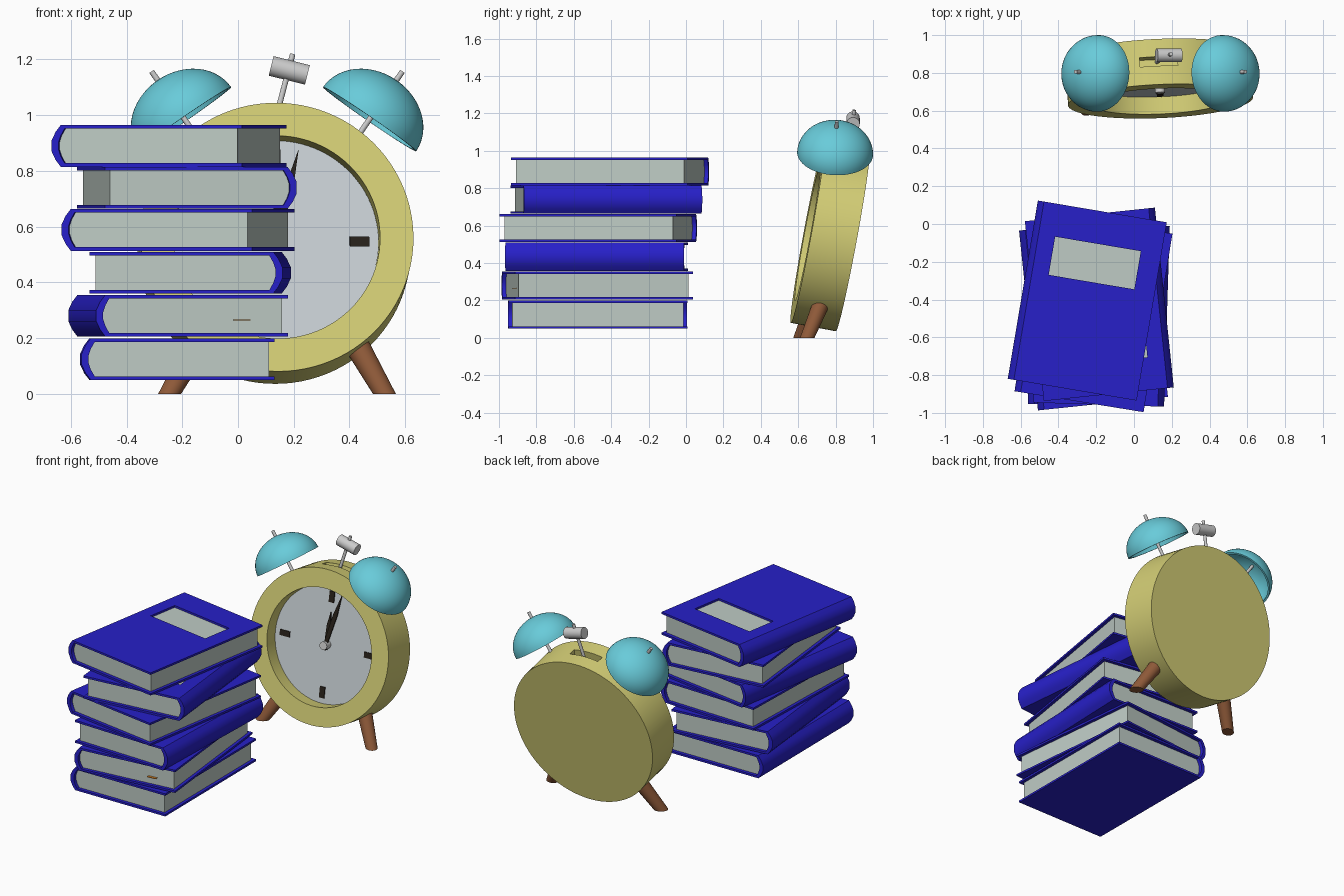
import bpy, bmesh
from math import sin, cos, pi, radians
from mathutils import Matrix, Vector

if "Cube" in bpy.data.objects:
    bpy.data.objects.remove(bpy.data.objects["Cube"])

T = Matrix.Translation


def rot(deg, axis):
    return Matrix.Rotation(radians(deg), 4, axis)


def material(name, rgb):
    m = bpy.data.materials.new(name)
    m.diffuse_color = (*rgb, 1)
    m.use_nodes = True
    m.node_tree.nodes["Principled BSDF"].inputs["Base Color"].default_value = m.diffuse_color
    return m


BLUE = material("cover_blue", (0.02, 0.014, 0.58))
PAPER = material("paper", (0.52, 0.60, 0.56))
YELLOW = material("case_yellow", (0.66, 0.62, 0.18))
TEAL = material("bell_teal", (0.14, 0.60, 0.70))
DIAL = material("dial_pale", (0.58, 0.63, 0.66))
WOOD = material("wood", (0.27, 0.10, 0.04))
DARK = material("dark", (0.02, 0.015, 0.01))
ORANGE = material("orange", (0.75, 0.25, 0.02))


def finish(name, bm, matrix, mat=None, smooth=False):
    bmesh.ops.remove_doubles(bm, verts=bm.verts, dist=1e-5)
    bmesh.ops.recalc_face_normals(bm, faces=bm.faces)
    bm.transform(matrix)
    me = bpy.data.meshes.new(name)
    bm.to_mesh(me)
    bm.free()
    ob = bpy.data.objects.new(name, me)
    bpy.context.collection.objects.link(ob)
    if mat:
        me.materials.append(mat)
    if smooth:
        activate(ob)
        bpy.ops.object.shade_smooth_by_angle(angle=radians(35))
    return ob


def activate(ob):
    bpy.ops.object.select_all(action='DESELECT')
    ob.select_set(True)
    bpy.context.view_layer.objects.active = ob


def lathe(name, profile, matrix, mat=None, n=64):
    """Turn (radius, height) points about local z; profile starts and ends on the axis."""
    bm = bmesh.new()
    rings = [[bm.verts.new((r * cos(2 * pi * i / n), r * sin(2 * pi * i / n), h))
              for i in range(n)] for r, h in profile]
    for a, b in zip(rings, rings[1:]):
        for i in range(n):
            j = (i + 1) % n
            bm.faces.new((a[i], a[j], b[j], b[i]))
    return finish(name, bm, matrix, mat, True)


def rod(name, a, b, r1, r2=None, mat=None, n=20, matrix=Matrix()):
    a, b = Vector(a), Vector(b)
    m = T(a) @ (b - a).to_track_quat('Z', 'Y').to_matrix().to_4x4()
    h = (b - a).length
    return lathe(name, [(0, 0), (r1, 0), (r2 or r1, h), (0, h)], matrix @ m, mat, n)


def prism(name, pts, y0, y1, matrix, mat=None, smooth=False):
    """Extrude an x-z outline along y."""
    bm = bmesh.new()
    f = bm.faces.new([bm.verts.new((x, y0, z)) for x, z in pts])
    ext = bmesh.ops.extrude_face_region(bm, geom=[f])["geom"]
    bmesh.ops.translate(bm, vec=(0, y1 - y0, 0),
                        verts=[v for v in ext if isinstance(v, bmesh.types.BMVert)])
    return finish(name, bm, matrix, mat, smooth)


def box(name, x0, x1, y0, y1, z0, z1, matrix, mat=None):
    return prism(name, [(x0, z0), (x1, z0), (x1, z1), (x0, z1)], y0, y1, matrix, mat)


def cut(ob, cutter):
    cutter.hide_render = True
    mod = ob.modifiers.new("cut", 'BOOLEAN')
    mod.operation, mod.solver, mod.object = 'DIFFERENCE', 'EXACT', cutter
    activate(ob)
    bpy.ops.object.modifier_apply(modifier="cut")
    bpy.data.objects.remove(cutter)


# Books: centre x, centre y, bottom z, rotation, spine on the right
W, H, TH, C = 0.695, 0.957, 0.150, 0.013
BOOKS = [(-0.219, -0.472, 0.049, 0.3, False),
         (-0.216, -0.475, 0.205, 6, False),
         (-0.170, -0.478, 0.359, -1.8, True),
         (-0.216, -0.468, 0.513, -9.2, False),
         (-0.182, -0.425, 0.664, 6, True),
         (-0.249, -0.405, 0.814, -9.6, False)]


def book(i, cx, cy, z0, angle, flip):
    m = T((cx, cy, z0)) @ rot(angle + 180 * flip, 'Z') @ T((-W / 2, 0, 0))
    outer = [(0.036, 0), (0.017, 0.025), (0.003, 0.055), (0.003, 0.095), (0.017, 0.125), (0.036, TH)]
    inner = [(0.050, TH - C), (0.036, 0.112), (0.028, 0.088), (0.028, 0.062), (0.036, 0.038), (0.050, C)]
    cover = prism(f"book_{i}_cover", outer + [(W, TH), (W, TH - C)] + inner + [(W, C), (W, 0)],
                  -H / 2, H / 2, m, BLUE, True)
    # label window in the top cover
    cut(cover, box("window_cutter", 0.125, 0.585, 0.10, 0.305, TH - 0.03, TH + 0.02, m))
    prism(f"book_{i}_pages", inner + [(W - 0.02, C), (W - 0.02, TH - C)],
          -H / 2 + 0.022, H / 2 - 0.022, m, PAPER, True)
    return m


mats = [book(i + 1, *b) for i, b in enumerate(BOOKS)]
box("bookmark", 0.50, 0.56, -H / 2 + 0.005, -0.3, 0.058, 0.062, mats[1], ORANGE)

# Clock frame: x right, y into the clock, z up the leaning face
CX, DEPTH, R = 0.14, 0.245, 0.49
clock = T((CX, 0.65, 0.562)) @ rot(2.5, 'Z') @ rot(-10.5, 'X')
axis = clock @ rot(-90, 'X')
case = lathe("clock_case", [(0, DEPTH), (R, DEPTH), (R, 0), (0.37, 0), (0.37, 0.1), (0, 0.1)],
             axis, YELLOW, 96)
cut(case, box("slot_cutter", -0.10, 0.10, 0.10, 0.15, 0.40, 0.60, clock))
lathe("clock_dial", [(0, 0.092), (0.369, 0.092), (0.369, 0.105), (0, 0.105)], axis, DIAL, 96)

# Plain quarter-hour marks
for k in range(4):
    box(f"hour_mark_{k + 1}", -0.018, 0.018, 0.086, 0.093, 0.265, 0.335,
        clock @ rot(90 * k, 'Y'), DARK)

# Hands and hub
for name, length, ang, d in (("hour_hand", 0.21, 3, 0.075), ("minute_hand", 0.345, 14, 0.064)):
    prism(name, [(-0.012, -0.03), (0.012, -0.03), (0.014, length * 0.6), (0, length), (-0.014, length * 0.6)],
          d, d + 0.007, clock @ rot(ang, 'Y'), DARK)
rod("hand_hub", (0, 0.045, 0), (0, 0.095, 0), 0.026, matrix=clock)

# Bells on posts, and legs, mirrored about the clock centre
N = 14
ang = [pi / 2 * i / N for i in range(N + 1)]
bell_profile = ([(0.203 * sin(t), 0.170 * cos(t)) for t in ang]
                + [(0.190 * sin(t), 0.157 * cos(t)) for t in reversed(ang)])
bell_profile[0] = bell_profile[-1 - N + N] = (0, 0.170)
bell_profile[-1] = (0, 0.157)
for side, s in (("left", -1), ("right", 1)):
    m = T((CX + s * 0.332, 0.797, 0.985)) @ rot(-3, 'X') @ rot(s * 34.5, 'Y')
    lathe(f"{side}_bell", bell_profile, m, TEAL)
    rod(f"{side}_bell_post", (0, 0, -0.12), (0, 0, 0.208), 0.010, matrix=m)
    dy = s * 0.018
    leg = rod(f"{side}_leg", (CX + s * 0.26, 0.72 + dy, 0.22), (CX + s * 0.385, 0.63 + dy, 0.0),
              0.047, 0.036, WOOD, 28)
    for v in leg.data.vertices:
        # slide the foot ring along the leg so it stands flat
        if v.co.z < 0.08:
            v.co += Vector((s * 0.125, -0.09, -0.22)) * (v.co.z / 0.22)

# Hammer
tip = Vector((0.196, 0.90, 1.218))
rod("hammer_stem", (0.118, 0.856, 0.92), tip, 0.010)
head, d = Vector((0.184, 0.893, 1.16)), Vector((cos(radians(14)), 0, -sin(radians(14)))) * 0.067
rod("hammer_head", head - d, head + d, 0.036, n=32)
